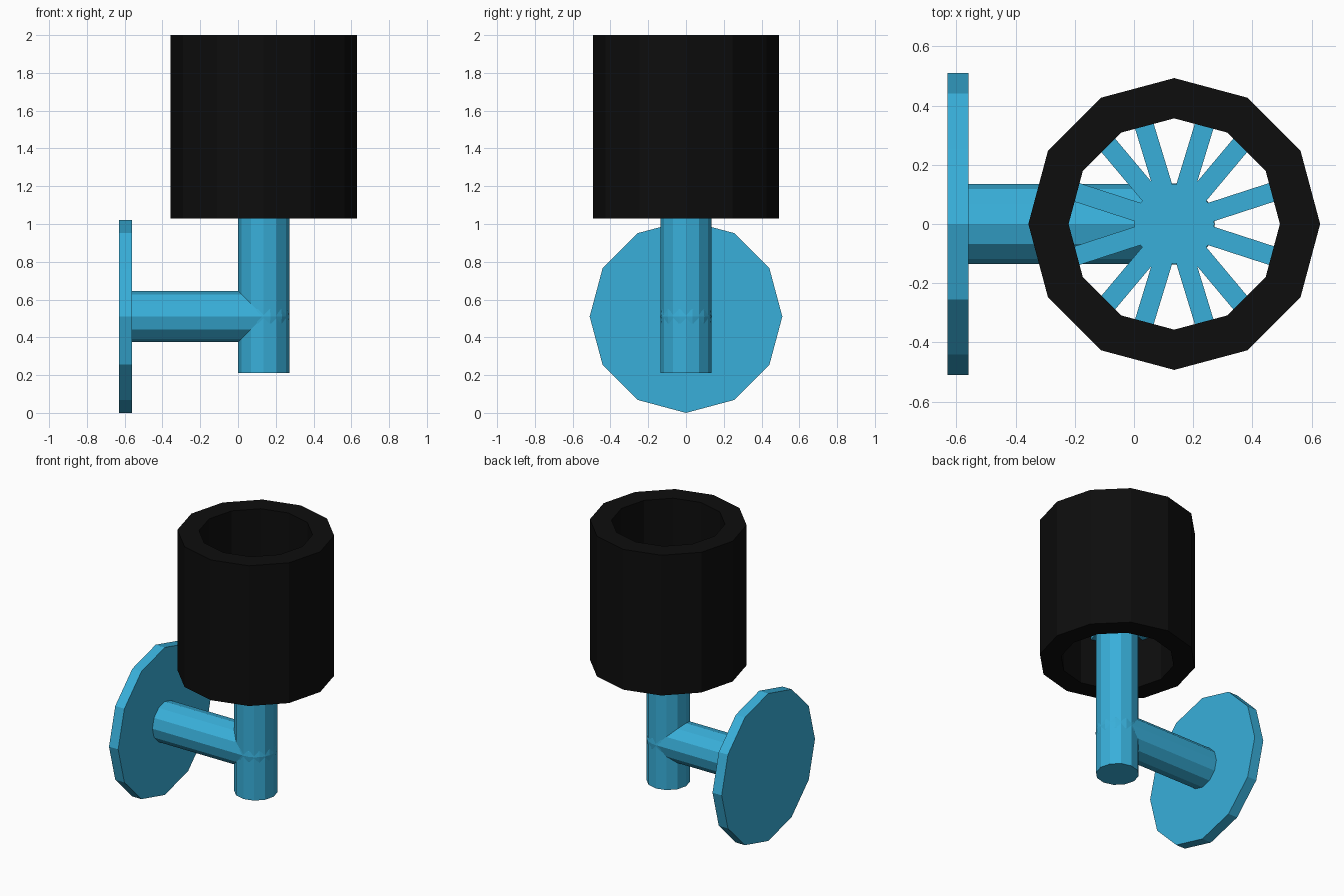
import bpy, bmesh, math
from mathutils import Matrix, Vector

if "Cube" in bpy.data.objects:
    bpy.data.objects.remove(bpy.data.objects["Cube"])

SIDES = 12
CX = 0.136      # axis of the upright and shade
ARM_Z = 0.51    # axis of the wall plate and arm


def material(name, color):
    m = bpy.data.materials.new(name)
    m.diffuse_color = color
    m.use_nodes = True
    m.node_tree.nodes["Principled BSDF"].inputs["Base Color"].default_value = m.diffuse_color
    return m


BLUE = material("blue_metal", (0.04, 0.43, 0.70, 1))
BLACK = material("black_shade", (0.004, 0.004, 0.004, 1))


def finish(name, bm, mat):
    bmesh.ops.recalc_face_normals(bm, faces=bm.faces)
    me = bpy.data.meshes.new(name)
    bm.to_mesh(me)
    bm.free()
    me.materials.append(mat)
    ob = bpy.data.objects.new(name, me)
    bpy.context.collection.objects.link(ob)
    return ob


def cylinder(name, start, end, radius, mat):
    a, b = Vector(start), Vector(end)
    axis = b - a
    rot = Matrix.Rotation(math.pi / 2, 4, 'Y') if abs(axis.x) > 0 else Matrix()
    bm = bmesh.new()
    bmesh.ops.create_cone(bm, cap_ends=True, segments=SIDES, radius1=radius, radius2=radius,
                          depth=axis.length, matrix=Matrix.Translation((a + b) / 2) @ rot)
    return finish(name, bm, mat)


# Wall plate, arm and upright
cylinder("wall_plate", (-0.63, 0, ARM_Z), (-0.56, 0, ARM_Z), 0.51, BLUE)
cylinder("arm", (-0.57, 0, ARM_Z), (CX, 0, ARM_Z), 0.136, BLUE)
cylinder("upright", (CX, 0, 0.21), (CX, 0, 1.40), 0.136, BLUE)

# Rounded joint bulging slightly through the upright
bm = bmesh.new()
bmesh.ops.create_uvsphere(bm, u_segments=24, v_segments=12, radius=0.137,
                          matrix=Matrix.Translation((CX, 0, ARM_Z)))
finish("joint", bm, BLUE)

# Spokes: bars through the upright that carry the shade
bm = bmesh.new()
for deg in (18, 50, 73, 107, 130, 162):
    bmesh.ops.create_cube(bm, size=1, matrix=Matrix.Translation((CX, 0, 1.38))
                          @ Matrix.Rotation(math.radians(deg), 4, 'Z')
                          @ Matrix.Diagonal((0.74, 0.065, 0.04, 1)))
finish("shade_spokes", bm, BLUE)

# Open tube shade: rectangular section revolved around the upright
bm = bmesh.new()
section = [(0.357, 1.03), (0.493, 1.03), (0.493, 2.0), (0.357, 2.0)]
rings = []
for i in range(SIDES):
    t = 2 * math.pi * i / SIDES
    rings.append([bm.verts.new((CX + r * math.cos(t), r * math.sin(t), z)) for r, z in section])
for i in range(SIDES):
    p, q = rings[i], rings[(i + 1) % SIDES]
    for k in range(4):
        n = (k + 1) % 4
        bm.faces.new((p[k], q[k], q[n], p[n]))
finish("shade", bm, BLACK)
